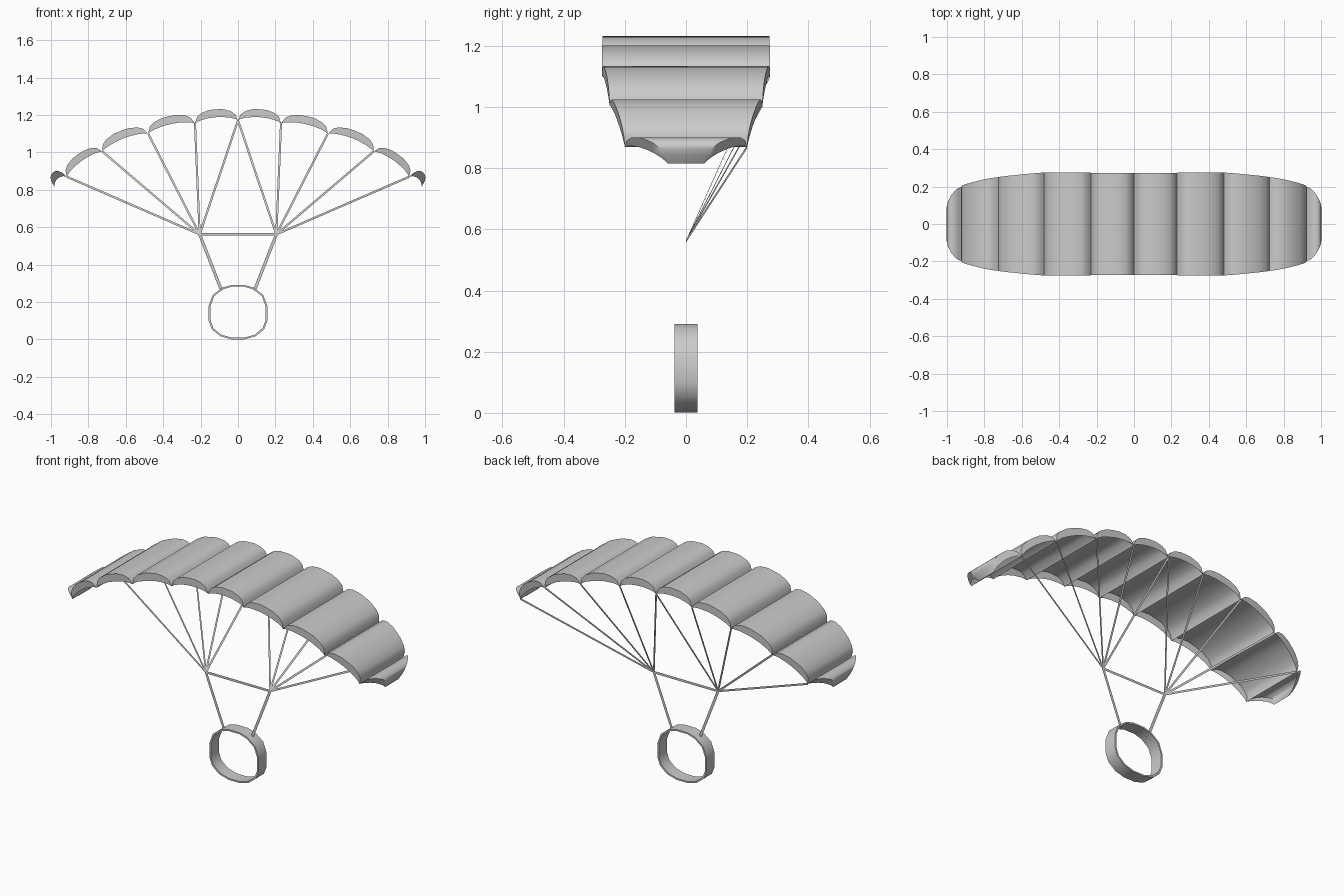
import bpy, math
from mathutils import Vector

if "Cube" in bpy.data.objects:
    bpy.data.objects.remove(bpy.data.objects["Cube"])

def make(name, verts, faces, smooth=None):
    me = bpy.data.meshes.new(name)
    me.from_pydata([tuple(v) for v in verts], [], faces)
    me.update()
    ob = bpy.data.objects.new(name, me)
    bpy.context.collection.objects.link(ob)
    if smooth:
        bpy.ops.object.select_all(action='DESELECT')
        bpy.context.view_layer.objects.active = ob
        ob.select_set(True)
        bpy.ops.object.shade_smooth_by_angle(angle=math.radians(smooth))
    return ob

# Canopy seams: x, z, half depth in y, bulge of the cell that follows
seams = [(0, 1.172, .272, .066), (.23, 1.155, .274, .066), (.48, 1.10, .275, .066),
         (.725, 1.005, .25, .062), (.915, .87, .2, .064), (.98, .815, .06, 0)]
# Cell arch: position along the chord, relative height, lip height
arch = [(0, 0, 0), (.06, .52, .12), (.16, .8, .24), (.34, 1, .35), (.5, 1.02, .38),
        (.66, 1, .35), (.84, .8, .24), (.94, .52, .12), (1, 0, 0)]

def canopy_cell(a, b, side):
    ax, az, ay, h = a
    bx, bz, by, _ = b
    nrm = Vector((-(bz - az), 0, bx - ax)).normalized()
    verts, faces = [], []
    for t, n, lip in arch:
        base = Vector((ax + (bx - ax) * t, 0, az + (bz - az) * t))
        y = ay + (by - ay) * t
        for height, yy in ((lip, -y), (n, -y), (n, y), (lip, y)):
            p = base + nrm * h * height
            verts.append((p.x * side, yy, p.z))
    # front lip, top skin, back lip
    for i in range(len(arch) - 1):
        for j in range(3):
            k = i * 4 + j
            f = (k, k + 4, k + 5, k + 1)
            faces.append(f if side > 0 else f[::-1])
    return make("canopy_cell", verts, faces, 50)

def ribbon(name, p, q, w):
    p, q = Vector(p), Vector(q)
    s = (q - p).cross(Vector((0, 1, 0))).normalized() * w / 2
    return make(name, [p - s, q - s, q + s, p + s], [(0, 1, 2, 3)])

for side in (-1, 1):
    for a, b in zip(seams, seams[1:]):
        canopy_cell(a, b, side)
    hub = (.205 * side, 0, .562)
    # Suspension lines run to the back edge of each seam
    for x, z, y, _ in seams[:-1]:
        ribbon("suspension_line", hub, (x * side, y, z), .011)
    # Riser down to the harness and half of the spreader bar
    ribbon("riser", hub, (.088 * side, 0, .262), .016)
    ribbon("spreader_bar", hub, (0, 0, .562), .014)

# Harness ring: half outline, mirrored, as a thin band
half = [(.035, .291), (.085, .277), (.135, .238), (.157, .18), (.157, .1),
        (.14, .055), (.095, .018), (.035, .001)]
loop = half + [(-x, z) for x, z in reversed(half)]
n = len(loop)
verts = [(x, y, z) for x, z in loop for y in (-.037, .037)]
faces = [(2 * i, 2 * i + 1, (2 * i + 3) % (2 * n), (2 * i + 2) % (2 * n)) for i in range(n)]
# inner wall and rims
verts += [(x * .94, y, .145 + (z - .145) * .94) for x, z in loop for y in (-.037, .037)]
m = 2 * n
faces += [tuple(m + v for v in reversed(f)) for f in faces]
for i in range(n):
    j = (i + 1) % n
    faces.append((2 * i, 2 * j, m + 2 * j, m + 2 * i))
    faces.append((2 * i + 1, m + 2 * i + 1, m + 2 * j + 1, 2 * j + 1))
make("harness_ring", verts, faces, 40)
